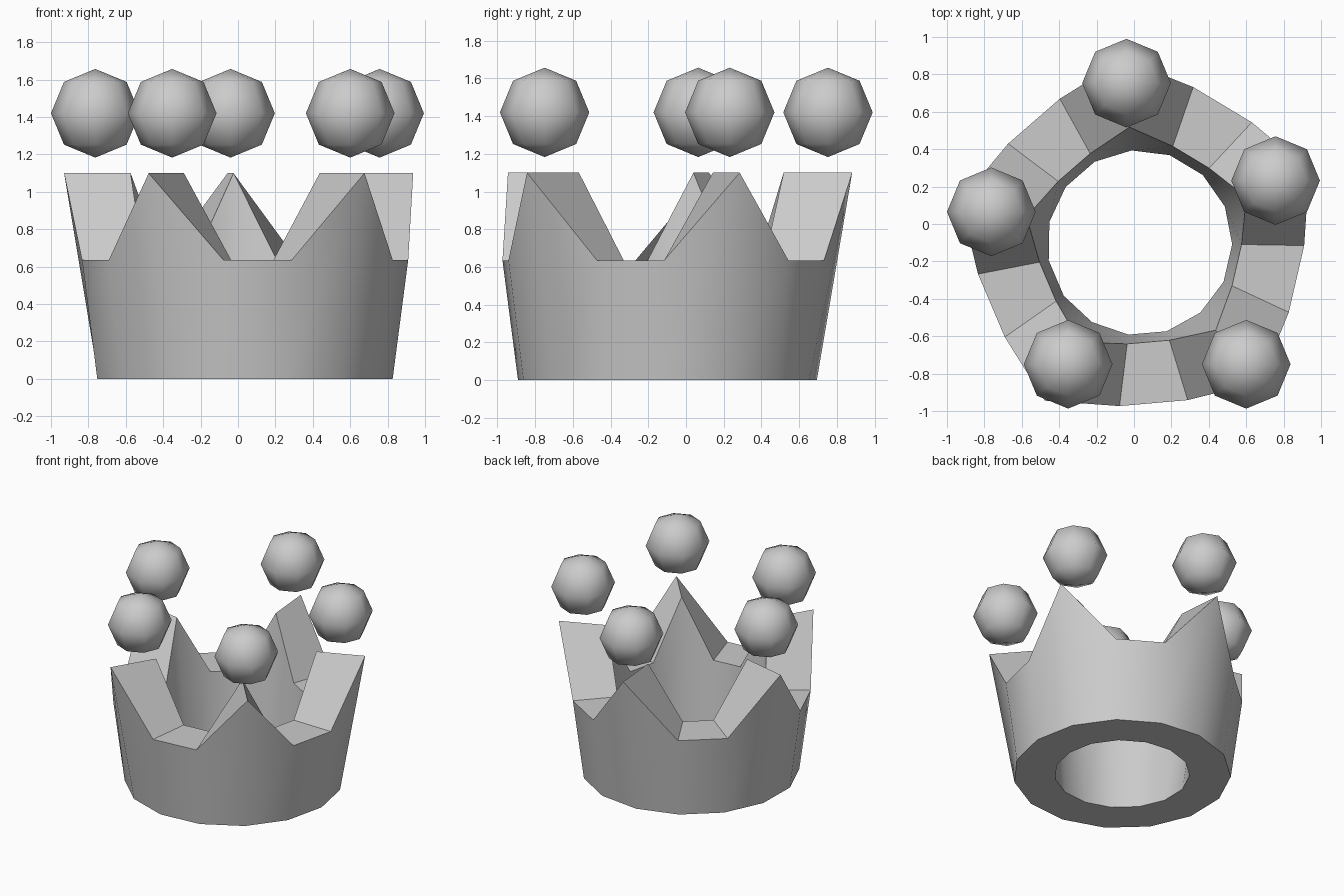
import bpy, bmesh
from math import radians, cos, sin

if "Cube" in bpy.data.objects:
    bpy.data.objects.remove(bpy.data.objects["Cube"])

CX, CY = 0.03, -0.10
N = 15                       # three corners per crown point
PHASE = 95.0


def ring_vert(bm, i, r, z):
    a = radians(PHASE + i * 360 / N)
    return bm.verts.new((CX + r * cos(a), CY + r * sin(a), z))


# Crown band: thick flared ring, every third corner rises to a point
bm = bmesh.new()
sections = []
for i in range(N):
    peak = i % 3 == 0
    z = 1.10 if peak else 0.635
    ro, ri = (0.985, 0.62) if peak else (0.88, 0.545)
    sections.append([ring_vert(bm, i, 0.797, 0), ring_vert(bm, i, ro, z),
                     ring_vert(bm, i, ri, z), ring_vert(bm, i, 0.495, 0)])
for i in range(N):
    a, b = sections[i], sections[(i + 1) % N]
    for k in range(4):
        m = (k + 1) % 4
        bm.faces.new((a[k], b[k], b[m], a[m]))
bmesh.ops.recalc_face_normals(bm, faces=bm.faces)
mesh = bpy.data.meshes.new("crown_band")
bm.to_mesh(mesh)
bm.free()
band = bpy.data.objects.new("crown_band", mesh)
bpy.context.collection.objects.link(band)
bpy.context.view_layer.objects.active = band
band.select_set(True)
bpy.ops.object.shade_smooth_by_angle(angle=radians(35))

# Orbs floating above the points
for x, y in [(-0.04, 0.753), (0.757, 0.232), (0.60, -0.75),
             (-0.352, -0.75), (-0.763, 0.065)]:
    bpy.ops.mesh.primitive_uv_sphere_add(segments=8, ring_count=4, radius=0.237,
                                         location=(x, y, 1.42))
    bpy.context.object.name = "orb"
    bpy.ops.object.shade_smooth()
